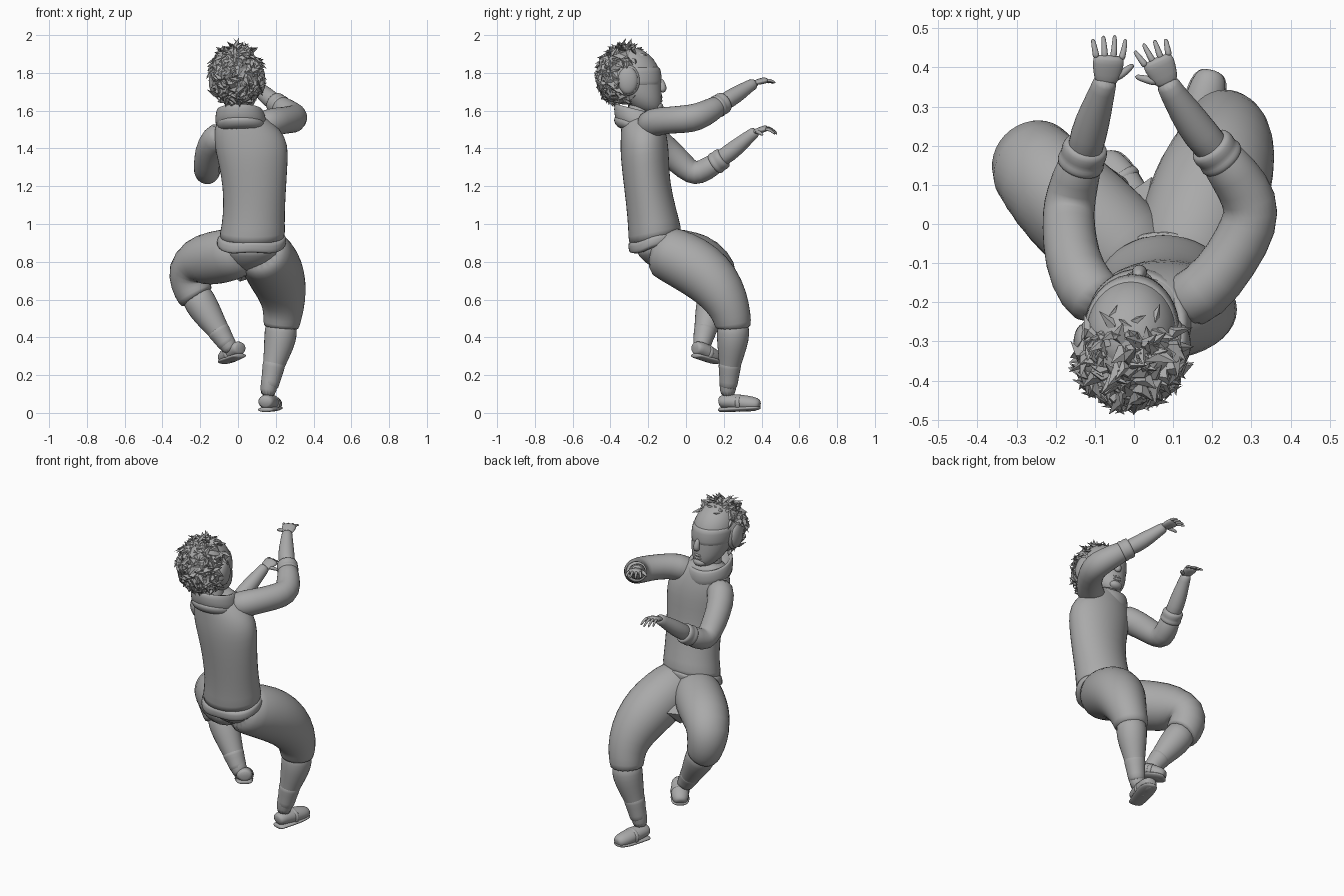
import bpy, bmesh, math, random
from mathutils import Vector, Matrix

random.seed(4)
cube = bpy.data.objects.get("Cube")
if cube:
    bpy.data.objects.remove(cube)

grey = bpy.data.materials.new("plain_grey")
grey.use_nodes = True
tone = (0.4, 0.4, 0.4, 1)
grey.diffuse_color = tone
grey.node_tree.nodes["Principled BSDF"].inputs["Base Color"].default_value = tone


def finish(name, bm, levels=0, smooth=True):
    bmesh.ops.recalc_face_normals(bm, faces=bm.faces)
    mesh = bpy.data.meshes.new(name)
    bm.to_mesh(mesh)
    bm.free()
    mesh.materials.append(grey)
    mesh.polygons.foreach_set("use_smooth", [smooth] * len(mesh.polygons))
    obj = bpy.data.objects.new(name, mesh)
    bpy.context.collection.objects.link(obj)
    if levels:
        obj.modifiers.new("Subdivision", "SUBSURF").levels = levels
        obj.modifiers["Subdivision"].render_levels = levels
    return obj


def bridge(bm, rings):
    n = len(rings[0])
    for a, b in zip(rings, rings[1:]):
        for i in range(n):
            bm.faces.new((a[i], a[(i + 1) % n], b[(i + 1) % n], b[i]))
    bm.faces.new(rings[0])
    bm.faces.new(rings[-1])


def tube(name, path, sides=14, flat=1.0, up=(0, 0, 1)):
    """Rings (x, y, z, radius) swept square to the path."""
    bm, rings = bmesh.new(), []
    pts = [Vector(p[:3]) for p in path]
    for i, p in enumerate(pts):
        t = (pts[min(i + 1, len(pts) - 1)] - pts[max(i - 1, 0)]).normalized()
        u = t.cross(Vector(up)).normalized()
        v = u.cross(t)
        r = path[i][3] * 1.03
        rings.append([bm.verts.new(p + r * (math.cos(a) * u + flat * math.sin(a) * v))
                      for a in (k * math.tau / sides for k in range(sides))])
    bridge(bm, rings)
    return finish(name, bm, 1)


def loft(name, sections, tilt=0.0, wave=0.0, sides=20):
    """Level oval rings (z, x, y, half width, half depth), sheared by tilt."""
    bm, rings = bmesh.new(), []
    for z, x, y, rx, ry in sections:
        ring = []
        for k in range(sides):
            a = k * math.tau / sides
            dy = ry * math.sin(a)
            ring.append(bm.verts.new((x + rx * math.cos(a), y + dy,
                                      z + tilt * dy + wave * math.cos(4 * a))))
        rings.append(ring)
    bridge(bm, rings)
    return finish(name, bm, 1)


def ball(name, centre, size):
    bm = bmesh.new()
    mat = Matrix.Translation(centre) @ Matrix.Diagonal((*size, 1))
    bmesh.ops.create_uvsphere(bm, u_segments=20, v_segments=12, radius=1, matrix=mat)
    return finish(name, bm)


# Torso, wavy hem and hips
loft("sweater", [(0.9, .07, -.163, .182, .142), (0.95, .077, -.164, .174, .142),
                 (1.05, .085, -.18, .164, .13), (1.2, .088, -.206, .169, .121),
                 (1.32, .08, -.215, .185, .127), (1.42, .07, -.222, .199, .128),
                 (1.5, .05, -.23, .18, .116), (1.56, .025, -.24, .127, .103),
                 (1.6, .01, -.245, .09, .085)], tilt=.2)
loft("sweater_hem", [(.872, .07, -.16, .16, .12), (.875, .07, -.162, .184, .14),
                     (.9, .072, -.162, .187, .145), (.932, .075, -.163, .181, .145),
                     (.935, .075, -.163, .165, .13)], tilt=.25, wave=.008)
loft("hips", [(.74, .05, -.02, .07, .07), (.78, .06, -.045, .12, .125),
              (.85, .073, -.105, .168, .155), (.92, .073, -.145, .17, .138)], tilt=.15)

# Rolled collar with a hood fold behind
loft("collar", [(1.49, .02, -.245, .12, .115), (1.53, .015, -.245, .14, .135),
                (1.58, .012, -.248, .132, .136), (1.612, .008, -.25, .122, .128),
                (1.6, .005, -.25, .1, .105), (1.54, .005, -.25, .085, .085)], tilt=-.25)
loft("hood_fold", [(1.48, .02, -.25, .1, .1), (1.505, .02, -.262, .128, .118),
                   (1.54, .015, -.265, .13, .122), (1.56, .01, -.26, .11, .1)], tilt=-.2)

# Head, blindfold, face and ear cups
tube("neck", [(.01, -.25, 1.52, .065), (.005, -.25, 1.58, .06), (0, -.25, 1.66, .06)])
loft("head", [(1.59, .01, -.19, .03, .04), (1.61, .008, -.205, .062, .073),
              (1.65, .005, -.225, .092, .1), (1.7, 0, -.255, .112, .128),
              (1.77, -.005, -.275, .122, .146), (1.84, -.008, -.28, .118, .137),
              (1.9, -.01, -.29, .092, .098), (1.94, -.01, -.3, .04, .04)])
loft("blindfold", [(1.73, -.002, -.265, .112, .13), (1.732, -.002, -.267, .12, .141),
                   (1.78, -.005, -.275, .125, .15), (1.83, -.008, -.278, .122, .143),
                   (1.832, -.008, -.278, .112, .13)])
tube("nose", [(.01, -.135, 1.77, .012), (.013, -.125, 1.74, .018),
              (.015, -.118, 1.715, .022), (.013, -.135, 1.7, .018)], sides=8, up=(0, 1, 0))
for part, z in (("upper_lip", 1.67), ("lower_lip", 1.652)):
    ball(part, (.01, -.135, z), (.028, .011, .008))
ball("chin", (.01, -.15, 1.622), (.04, .03, .025))
for side, label in ((1, "left"), (-1, "right")):
    ball(label + "_ear_cup", (-.005 + side * .125, -.308, 1.76), (.025, .053, .072))
    ball(label + "_ear_pad", (-.005 + side * .112, -.303, 1.76), (.026, .06, .08))

# Hair: scalp cap covered by jagged clumps, longer on the crown
middle, radii = Vector((-.01, -.325, 1.78)), Vector((.137, .135, .148))
ball("scalp_hair", middle, radii)
bm = bmesh.new()
count = 0
while count < 230:
    d = Vector([random.gauss(0, 1) for _ in range(3)]).normalized()
    beside_ear = abs(d.x) > .75 and -.5 < d.z < .45 and d.y > -.35
    if d.y > .22 + .4 * max(d.z, 0) or d.z < -.88 or beside_ear:
        continue
    count += 1
    crown = max(d.z - .5, 0)
    base = middle + Vector([d[i] * radii[i] for i in range(3)]) * .97
    swirl = d.cross(Vector([random.uniform(-1, 1) for _ in range(3)])).normalized()
    aim = (swirl + d * (random.uniform(.02, .3) + crown * 1.1)).normalized()
    across = aim.cross(d).normalized()
    length, width = random.uniform(.05, .085), random.uniform(.018, .034)
    root = [base + across * width, base - across * width,
            base + d * .014 + aim * .02, base - d * .01]
    tip = bm.verts.new(base + aim * length)
    a, b, c, e = [bm.verts.new(p) for p in root]
    for face in ((a, c, tip), (c, b, tip), (b, e, tip), (e, a, tip), (a, e, b, c)):
        bm.faces.new(face)
finish("hair_tufts", bm, smooth=False)

# Sleeves, cuffs and bare forearms
sleeves = {
    "left": [(.1, -.21, 1.51, .075), (.18, -.18, 1.54, .076), (.25, -.09, 1.55, .07),
             (.298, .0, 1.555, .074), (.3, .06, 1.565, .073), (.255, .13, 1.6, .064),
             (.2, .195, 1.64, .054)],
    "right": [(-.07, -.21, 1.48, .075), (-.125, -.17, 1.45, .078), (-.16, -.09, 1.38, .072),
              (-.168, -.0, 1.295, .067), (-.166, .05, 1.262, .066), (-.152, .11, 1.29, .061),
              (-.125, .19, 1.345, .053)]}
forearms = {
    "left": [(.23, .16, 1.62, .045), (.165, .235, 1.665, .047), (.128, .29, 1.7, .041),
             (.095, .34, 1.733, .031), (.08, .37, 1.748, .03)],
    "right": [(-.135, .15, 1.32, .045), (-.115, .235, 1.38, .047), (-.097, .29, 1.425, .041),
              (-.078, .35, 1.475, .031), (-.07, .375, 1.493, .03)]}


def lerp(p, q, t, r):
    return (*Vector(p[:3]).lerp(Vector(q[:3]), t), r)


def hand(label, wrist, aim, inner, droop):
    """Palm, four curling fingers and a thumb on the inner side."""
    wrist, aim = Vector(wrist), Vector(aim).normalized()
    inner = Vector(inner)
    inner = (inner - aim * inner.dot(aim)).normalized()
    back = aim.cross(inner)
    back = back if back.z > 0 else -back
    tube(label + "_palm", [(*(wrist + aim * s), r) for s, r in
                           ((-.015, .028), (.015, .035), (.045, .042), (.068, .039))],
         sides=12, flat=.42, up=back)
    for i, size in enumerate((.046, .053, .05, .042)):
        start = wrist + aim * .055 + inner * (.032 - .021 * i)
        spread = inner * (.25 - .17 * i)
        path = [(*(start + (aim + spread) * size * s - back * droop * size * s * s), .011 - .005 * s)
                for s in (0, .35, .7, 1)]
        tube(label + "_finger", path, sides=6, up=back)
    start = wrist + aim * .005 + inner * .02
    tube(label + "_thumb", [(*(start + aim * .035 * s + inner * .05 * s - back * .025 * s * s),
                             .015 - .007 * s) for s in (0, .5, 1)], sides=6, up=back)


for label, path in sleeves.items():
    tube(label + "_sleeve", path)
    p, q = path[-2:]
    tube(label + "_cuff", [lerp(p, q, t, r) for t, r in
                           ((.45, .05), (.5, .06), (.65, .061), (.75, .056), (.9, .06),
                            (1.12, .057), (1.15, .046))])
    tube(label + "_forearm", forearms[label])
hand("left", (.083, .366, 1.748), (-.45, 1, .25), (-1, 0, .1), .55)
hand("right", (-.07, .368, 1.49), (.1, 1, .3), (1, 0, -.1), .9)

# Baggy breeches, lower legs with wraps, and shoes
breeches = {
    "left": [(.11, -.17, .87, .13), (.14, -.08, .84, .145), (.178, .03, .785, .153),
             (.207, .12, .72, .147), (.235, .19, .635, .128), (.242, .235, .545, .106),
             (.23, .25, .47, .095), (.228, .25, .44, .092)],
    "right": [(.05, -.15, .86, .12), (-.035, -.07, .838, .138), (-.128, .018, .82, .14),
              (-.21, .096, .803, .132), (-.262, .155, .755, .119), (-.252, .165, .675, .105),
              (-.225, .15, .62, .095), (-.215, .148, .605, .092)]}
shins = {
    "left": [(.232, .25, .5, .083), (.227, .25, .42, .087), (.217, .245, .36, .081),
             (.189, .232, .25, .056), (.165, .222, .16, .044), (.155, .22, .08, .043)],
    "right": [(-.235, .16, .65, .083), (-.195, .14, .575, .086), (-.16, .125, .52, .078),
              (-.1, .1, .43, .057), (-.055, .085, .365, .045), (-.03, .075, .32, .042)]}
for label in breeches:
    tube(label + "_breeches", breeches[label], sides=18, up=(1, 0, .1) if label == "left" else (0, 1, .1))
    shin = shins[label]
    tube(label + "_shin", shin, up=(0, 1, 0))
    tube(label + "_ankle_wrap", [lerp(shin[3], shin[5], t, r) for t, r in
                                 ((-.12, .05), (-.1, .063), (.2, .055), (.5, .049), (.75, .047))],
         up=(0, 1, 0))


def shoe(label, heel, toe):
    """Low shoe with a sole and an instep strap."""
    heel, toe = Vector(heel), Vector(toe)
    path = [(*(heel.lerp(toe, t) + Vector((0, 0, h))), r) for t, h, r in
            ((0, .01, .03), (.07, .013, .043), (.3, .012, .047), (.6, -.002, .051),
             (.85, -.01, .046), (.97, -.014, .034), (1, -.016, .018))]
    tube(label + "_shoe", path, flat=.85)
    sole = [(*(heel.lerp(toe, t) - Vector((0, 0, .03))), r) for t, r in
            ((0, .034), (.05, .044), (.3, .047), (.6, .054), (.85, .05), (.97, .036), (1, .02))]
    tube(label + "_sole", sole, flat=.3)
    strap = heel.lerp(toe, .5)
    step = (toe - heel).normalized() * .013
    tube(label + "_strap", [(*(strap + step * s), r) for s, r in
                            ((-1, .045), (-.9, .055), (.9, .055), (1, .045))], flat=.85)


shoe("left", (.142, .175, .046), (.2, .392, .058))
shoe("right", (.015, .045, .335), (-.083, .172, .298))

# Loose crotch fold hanging between the thighs
bm = bmesh.new()
fold = [bm.verts.new(p) for p in ((-.07, .04, .76), (.12, .05, .76), (.05, -.08, .77), (.02, .0, .85),
                                  (.045, .12, .78), (.058, .045, .71), (.01, .04, .695))]
bmesh.ops.convex_hull(bm, input=fold)
finish("crotch_fold", bm, smooth=False)
